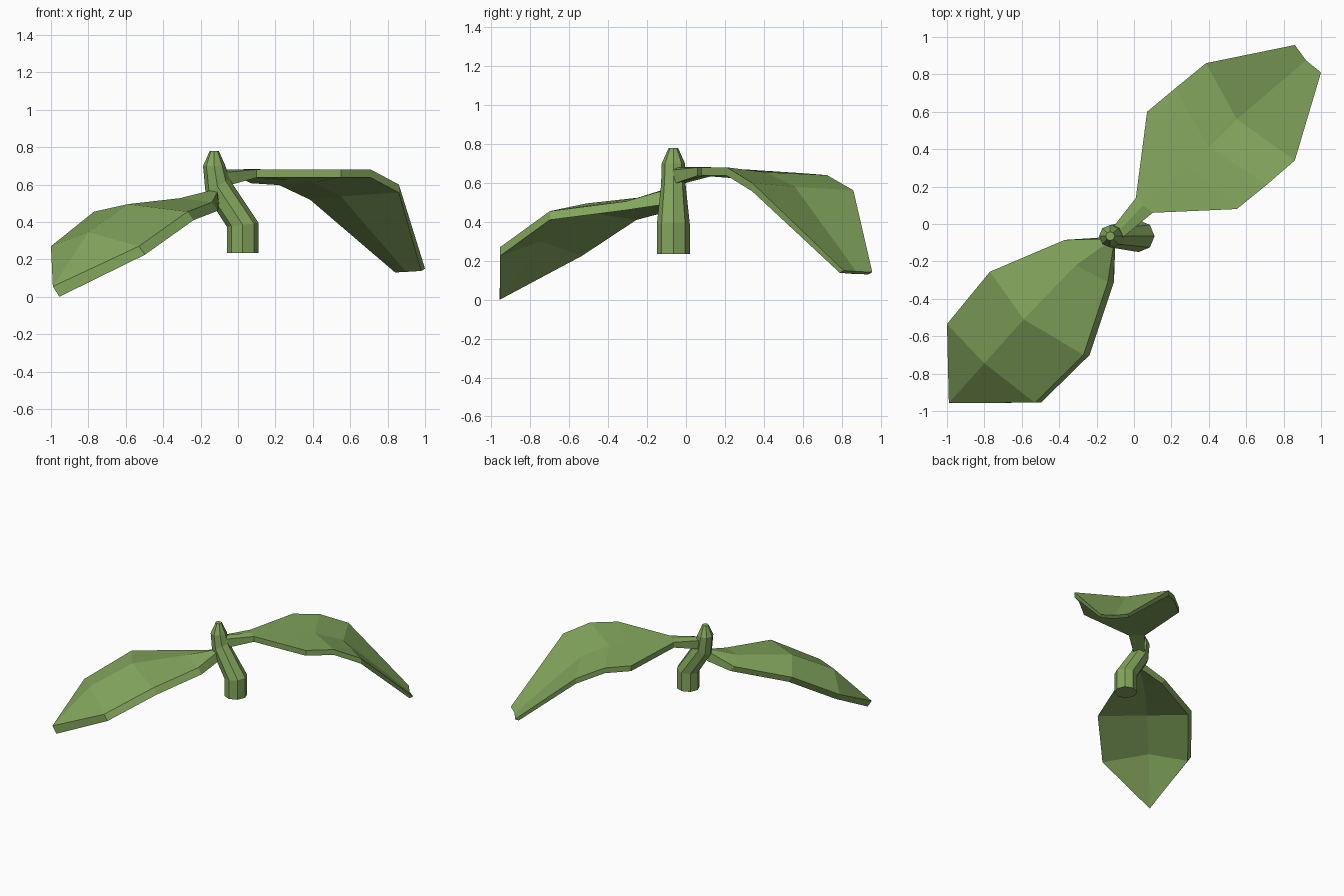
import bpy, bmesh, math
from mathutils import Vector

if "Cube" in bpy.data.objects:
    bpy.data.objects.remove(bpy.data.objects["Cube"])

green = bpy.data.materials.new("leaf_green")
green.diffuse_color = (0.23, 0.38, 0.11, 1)
green.use_nodes = True
green.node_tree.nodes["Principled BSDF"].inputs["Base Color"].default_value = green.diffuse_color


def skin(name, rings):
    """Join closed rings of points into a capped, flat-shaded solid."""
    bm = bmesh.new()
    loops = [[bm.verts.new(p) for p in ring] for ring in rings]
    n = len(loops[0])
    for a, b in zip(loops, loops[1:]):
        for i in range(n):
            j = (i + 1) % n
            bm.faces.new((a[i], a[j], b[j], b[i]))
    bm.faces.new(loops[0])
    bm.faces.new(loops[-1])
    bmesh.ops.remove_doubles(bm, verts=bm.verts, dist=0.0005)
    bmesh.ops.recalc_face_normals(bm, faces=bm.faces)
    me = bpy.data.meshes.new(name)
    bm.to_mesh(me)
    bm.free()
    me.materials.append(green)
    ob = bpy.data.objects.new(name, me)
    bpy.context.collection.objects.link(ob)
    return ob


def leaf(name, rows):
    """Each row: left edge, midrib, right edge, and the offset to the underside."""
    rings = []
    for left, mid, right, off in rows:
        top = [Vector(p) for p in (left, mid, right)]
        rings.append(top + [p + Vector(off) for p in reversed(top)])
    return skin(name, rings)


# Bent octagonal stem with a tapered bud: centre x, z, radius, tilt
stem = [(0.025, 0.235, 0.085, 0), (0.025, 0.385, 0.085, 0.01),
        (-0.11, 0.59, 0.063, 0.04), (-0.127, 0.70, 0.06, 0),
        (-0.127, 0.78, 0.024, 0)]
skin("stem", [[(cx + r * math.cos(k * math.pi / 4),
                -0.065 + r * math.sin(k * math.pi / 4),
                z + tilt * math.cos(k * math.pi / 4)) for k in range(8)]
              for cx, z, r, tilt in stem])

# Front leaf, arching down to a pointed tip
under = (0.033, 0, -0.045)
tip = (-0.99, -0.957, 0.055)
leaf("front_leaf", [
    ((-0.15, -0.08, 0.56), (-0.14, -0.10, 0.57), (-0.11, -0.12, 0.56), (0.01, 0.01, -0.07)),
    ((-0.37, -0.085, 0.50), (-0.31, -0.22, 0.527), (-0.14, -0.31, 0.505), under),
    ((-0.77, -0.255, 0.455), (-0.59, -0.51, 0.495), (-0.27, -0.70, 0.455), under),
    ((-1.0, -0.535, 0.27), (-0.80, -0.745, 0.345), (-0.53, -0.955, 0.27), under),
    (tip, tip, tip, (0.035, 0, -0.055)),
])

# Back leaf, on a short stalk, flat then folding down to a blunt tip
under = (0, 0, -0.043)
leaf("back_leaf", [
    ((-0.13, -0.04, 0.665), (-0.10, -0.055, 0.68), (-0.07, -0.08, 0.665), (0, 0, -0.075)),
    ((0.01, 0.14, 0.68), (0.05, 0.10, 0.682), (0.10, 0.06, 0.68), under),
    ((0.07, 0.60, 0.65), (0.29, 0.32, 0.665), (0.55, 0.08, 0.68), under),
    ((0.22, 0.725, 0.64), (0.40, 0.41, 0.655), (0.71, 0.21, 0.68), under),
    ((0.385, 0.86, 0.562), (0.55, 0.56, 0.58), (0.86, 0.34, 0.60), under),
    ((0.86, 0.957, 0.142), (0.92, 0.875, 0.145), (1.0, 0.81, 0.15), (-0.02, -0.02, -0.012)),
])
